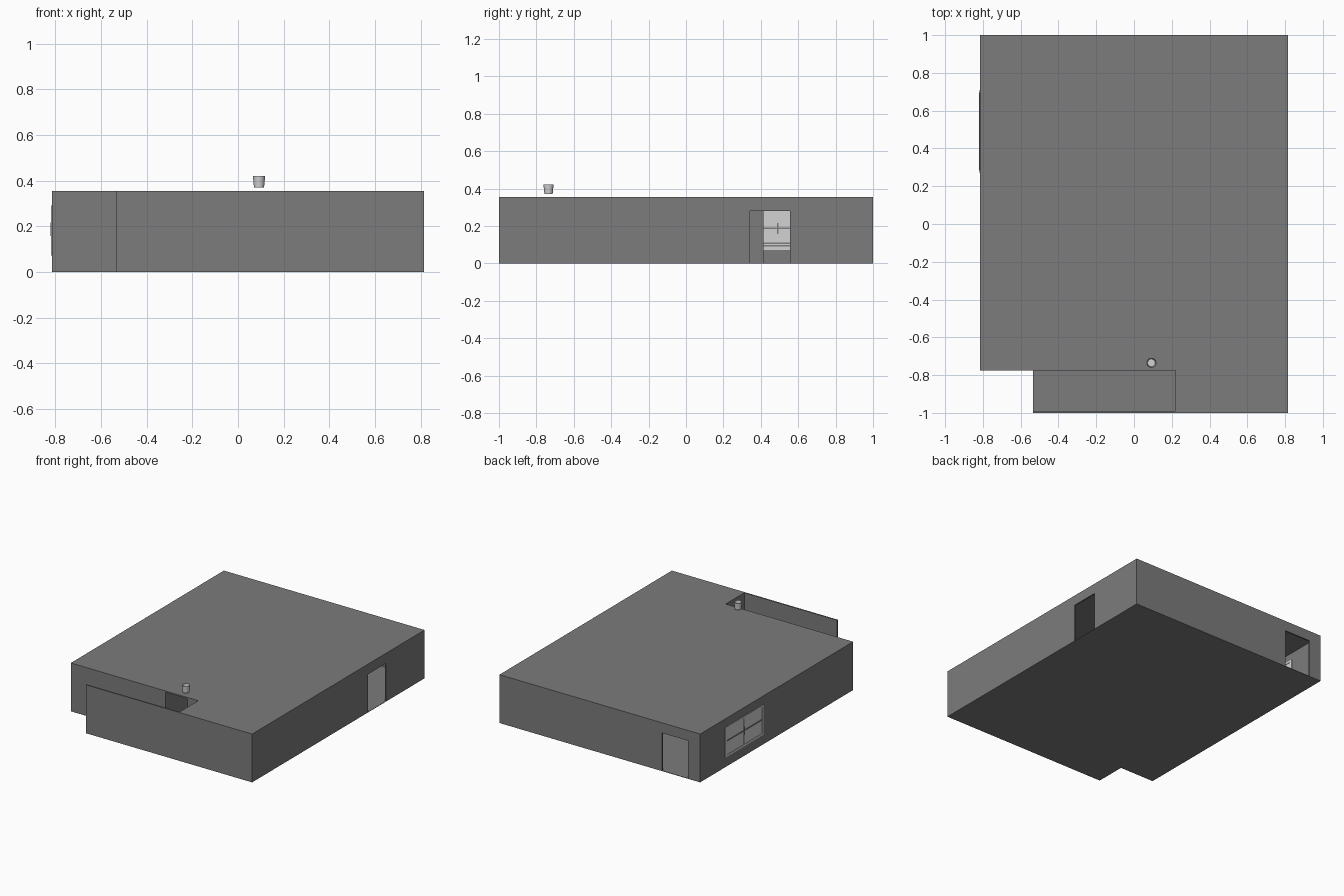
import bpy, bmesh, math

if "Cube" in bpy.data.objects:
    bpy.data.objects.remove(bpy.data.objects["Cube"])

X, Y, H, T = 0.815, 1.0, 0.355, 0.01      # half width, half depth, height, wall thickness
PX0, PX1, PY = -0.535, 0.22, -0.775       # porch left, porch right, porch back wall
DOOR_H = 0.28


def material(name, v):
    m = bpy.data.materials.new(name)
    m.diffuse_color = (v, v, v, 1)
    m.use_nodes = True
    m.node_tree.nodes["Principled BSDF"].inputs["Base Color"].default_value = m.diffuse_color
    return m


GREY = material("wall grey", 0.20)
LIGHT = material("light grey", 0.65)


def finish(name, bm, mat):
    bmesh.ops.recalc_face_normals(bm, faces=bm.faces)
    me = bpy.data.meshes.new(name)
    bm.to_mesh(me)
    bm.free()
    me.materials.append(mat)
    ob = bpy.data.objects.new(name, me)
    bpy.context.collection.objects.link(ob)
    return ob


def prism(name, outline, axis, lo, hi, mat=GREY):
    """Extrude a 2D outline along an axis, from lo to hi."""
    def place(a, b, c):
        return {"x": (c, a, b), "y": (a, c, b), "z": (a, b, c)}[axis]
    bm = bmesh.new()
    face = bm.faces.new([bm.verts.new(place(a, b, lo)) for a, b in outline])
    new = bmesh.ops.extrude_face_region(bm, geom=[face])["geom"]
    shift = place(0, 0, hi - lo)
    bmesh.ops.translate(bm, vec=shift, verts=[v for v in new if isinstance(v, bmesh.types.BMVert)])
    return finish(name, bm, mat)


def rect(a0, a1, b0, b1):
    return [(a0, b0), (a1, b0), (a1, b1), (a0, b1)]


def wall(name, axis, lo, hi, a0, a1, door=None, door_h=DOOR_H, top=H):
    """Wall from a0 to a1 with an optional door opening."""
    pts = [(a0, 0)]
    if door:
        d0, d1 = door
        pts += [(d0, 0), (d0, door_h), (d1, door_h), (d1, 0)]
    prism(name, pts + [(a1, 0), (a1, top), (a0, top)], axis, lo, hi)


# outer walls
wall("right_wall", "x", X - T, X, -Y, Y, (0.342, 0.555))
wall("left_wall", "x", -X, -X + T, PY, Y)
wall("back_wall", "y", Y - T, Y, -X + T, X - T, (-0.715, -0.505))
wall("front_wall", "y", -Y, -Y + T, PX0, X - T)

# porch walls, with a full height entrance
wall("porch_back_wall_left", "y", PY, PY + T, -X + T, -0.045)
wall("porch_back_wall_right", "y", PY, PY + T, 0.134, PX1 + T)
wall("porch_side_wall", "x", PX1, PX1 + T, -Y + T, PY)

# inner partitions
wall("hall_partition", "x", -0.055, -0.045, PY + T, -0.45, top=H - T)
wall("room_partition", "x", -0.21, -0.20, -0.45, 0.415, top=H - T)

# roof leaves the porch open, floor runs below it
roof = [(-X + T, PY + T), (-0.045, PY + T), (-0.045, PY), (0.134, PY), (0.134, PY + T),
        (PX1 + T, PY + T), (PX1 + T, -Y + T), (X - T, -Y + T), (X - T, Y - T), (-X + T, Y - T)]
prism("roof", roof, "z", H - T, H)
floor = [(-X, PY), (PX0, PY), (PX0, -Y), (X, -Y), (X, Y), (-X, Y)]
prism("floor", floor, "z", 0, 0.003)

# window: pane, raised frame and glazing bars on both sides of the wall
y0, y1, z0, z1 = 0.27, 0.71, 0.072, 0.292
ym, zm, f = (y0 + y1) / 2, 0.187, 0.014
prism("window_pane", rect(y0, y1, z0, z1), "x", -X - 0.001, -X + T + 0.001, LIGHT)
bars = {
    "window_frame_bottom": (y0, y1, z0, z0 + f),
    "window_frame_top": (y0, y1, z1 - f, z1),
    "window_frame_front": (y0, y0 + f, z0 + f, z1 - f),
    "window_frame_back": (y1 - f, y1, z0 + f, z1 - f),
    "window_mullion": (ym - f / 2, ym + f / 2, z0 + f, z1 - f),
}
for name, r in bars.items():
    prism(name, rect(*r), "x", -X - 0.004, -X + T + 0.004, LIGHT)
for name, r in {
    "window_cross_rail": (y0 + f, y1 - f, zm - 0.004, zm + 0.004),
    "window_cross_post": (ym - 0.004, ym + 0.004, zm - 0.03, zm + 0.03),
}.items():
    prism(name, rect(*r), "x", -X - 0.005, -X + T + 0.005)
for i, z in enumerate((0.09, 0.104)):
    prism(f"window_sill_{i}", rect(y0, y1, z, z + 0.008), "x", -X + T, -X + T + 0.006)

# tapered cup above the entrance, lathed with a hollow inside
profile = [(0.022, 0.37), (0.027, 0.421), (0.024, 0.421), (0.020, 0.374)]
n = 24
bm = bmesh.new()
rings = [[bm.verts.new((0.092 + r * math.cos(2 * math.pi * i / n),
                        -0.735 + r * math.sin(2 * math.pi * i / n), z)) for i in range(n)]
         for r, z in profile]
for a, b in zip(rings, rings[1:]):
    for i in range(n):
        j = (i + 1) % n
        bm.faces.new((a[i], a[j], b[j], b[i]))
bm.faces.new(rings[0])
bm.faces.new(rings[-1])
cup = finish("roof_cup", bm, LIGHT)
bpy.context.view_layer.objects.active = cup
cup.select_set(True)
bpy.ops.object.shade_smooth_by_angle()
